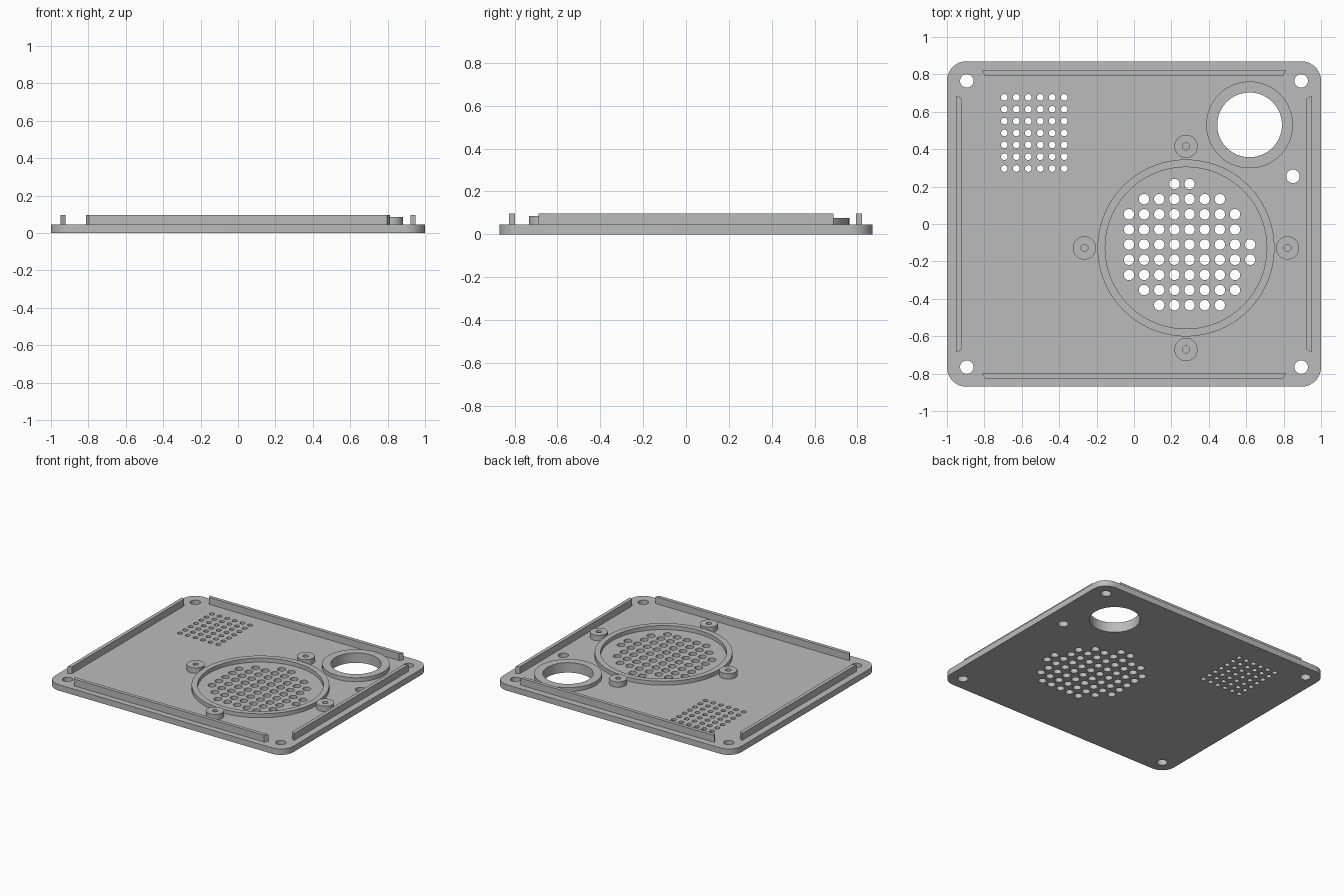
import bpy
import bmesh
from math import cos, sin, pi, radians

cube = bpy.data.objects.get("Cube")
if cube:
    bpy.data.objects.remove(cube, do_unlink=True)

# Single plain grey material
GREY = (0.5, 0.5, 0.5, 1.0)
grey = bpy.data.materials.new("plain_grey")
grey.use_nodes = True
grey.diffuse_color = GREY
bsdf = next(n for n in grey.node_tree.nodes if n.type == 'BSDF_PRINCIPLED')
bsdf.inputs["Base Color"].default_value = GREY
bsdf.inputs["Roughness"].default_value = 0.6

PLATE_TOP = 0.045
HALF_X, HALF_Y = 1.0, 0.87


def circle(x, y, r, n=24):
    return [(x + r * cos(2 * pi * i / n), y + r * sin(2 * pi * i / n)) for i in range(n)]


def rounded_rect(hx, hy, r, n=12):
    points = []
    for k, (sx, sy) in enumerate(((1, 1), (-1, 1), (-1, -1), (1, -1))):
        for i in range(n + 1):
            a = (k + i / n) * pi / 2
            points.append((sx * (hx - r) + r * cos(a), sy * (hy - r) + r * sin(a)))
    return points


def extrude_outlines(name, outlines, z0, z1):
    """Extrude a filled outline; any further outlines inside it become holes."""
    curve = bpy.data.curves.new(name, 'CURVE')
    curve.dimensions = '2D'
    curve.fill_mode = 'BOTH'
    curve.extrude = (z1 - z0) / 2
    for outline in outlines:
        spline = curve.splines.new('POLY')
        spline.points.add(len(outline) - 1)
        for point, (x, y) in zip(spline.points, outline):
            point.co = (x, y, 0, 1)
        spline.use_cyclic_u = True
    obj = bpy.data.objects.new(name, curve)
    bpy.context.collection.objects.link(obj)
    bpy.ops.object.select_all(action='DESELECT')
    obj.select_set(True)
    bpy.context.view_layer.objects.active = obj
    bpy.ops.object.convert(target='MESH')
    obj = bpy.context.view_layer.objects.active

    # Weld caps to walls and lift to height
    bm = bmesh.new()
    bm.from_mesh(obj.data)
    bmesh.ops.remove_doubles(bm, verts=bm.verts, dist=0.0001)
    bmesh.ops.translate(bm, verts=bm.verts, vec=(0, 0, (z0 + z1) / 2))
    bmesh.ops.recalc_face_normals(bm, faces=bm.faces)
    bm.to_mesh(obj.data)
    bm.free()
    obj.data.materials.clear()
    obj.data.materials.append(grey)
    bpy.ops.object.shade_smooth_by_angle(angle=radians(30))
    return obj


# Screw holes in the corners and one extra hole
holes = [circle(sx * 0.894, sy * 0.765, 0.036) for sx in (-1, 1) for sy in (-1, 1)]
holes.append(circle(0.85, 0.255, 0.036))

# Round port opening
PORT = (0.618, 0.53)
holes.append(circle(*PORT, 0.173, 64))

# Small vent grid
for i in range(6):
    for j in range(7):
        holes.append(circle(-0.693 + 0.064 * i, 0.677 - 0.0634 * j, 0.018, 16))

# Speaker grille: first column and hole count of each row
GRILLE_ROWS = ((3, 2), (1, 6), (0, 8), (0, 8), (0, 9), (0, 9), (0, 8), (1, 7), (2, 5))
for j, (first, count) in enumerate(GRILLE_ROWS):
    for i in range(first, first + count):
        holes.append(circle(-0.027 + 0.081 * i, 0.214 - 0.081 * j, 0.028, 20))

# Base plate
extrude_outlines("base_plate", [rounded_rect(HALF_X, HALF_Y, 0.105)] + holes, 0, PLATE_TOP)

# Collar round the port
extrude_outlines("port_collar", [circle(*PORT, 0.232, 64), circle(*PORT, 0.173, 64)],
                 PLATE_TOP, 0.075)

# Speaker ring and its four screw bosses
SPEAKER = (0.278, -0.128)
extrude_outlines("speaker_ring", [circle(*SPEAKER, 0.473, 96), circle(*SPEAKER, 0.432, 96)],
                 PLATE_TOP, 0.075)
for side, dx, dy in (("left", 1, 0), ("right", -1, 0), ("back", 0, 1), ("front", 0, -1)):
    centre = (SPEAKER[0] + 0.543 * dx, SPEAKER[1] + 0.543 * dy)
    extrude_outlines("speaker_boss_" + side, [circle(*centre, 0.062, 32), circle(*centre, 0.019, 16)],
                     PLATE_TOP, 0.086)

# Locating ribs along the edges, with slanted ends
RIB_TOP = 0.097
for side, y in (("back", 0.82), ("front", -0.798)):
    extrude_outlines("rib_" + side, [[(-0.813, y), (0.813, y), (0.797, y - 0.027), (-0.797, y - 0.027)]],
                     PLATE_TOP, RIB_TOP)
for side, s in (("left", 1), ("right", -1)):
    extrude_outlines("rib_" + side, [[(s * 0.95, -0.687), (s * 0.95, 0.687),
                                      (s * 0.923, 0.671), (s * 0.923, -0.671)]],
                     PLATE_TOP, RIB_TOP)
